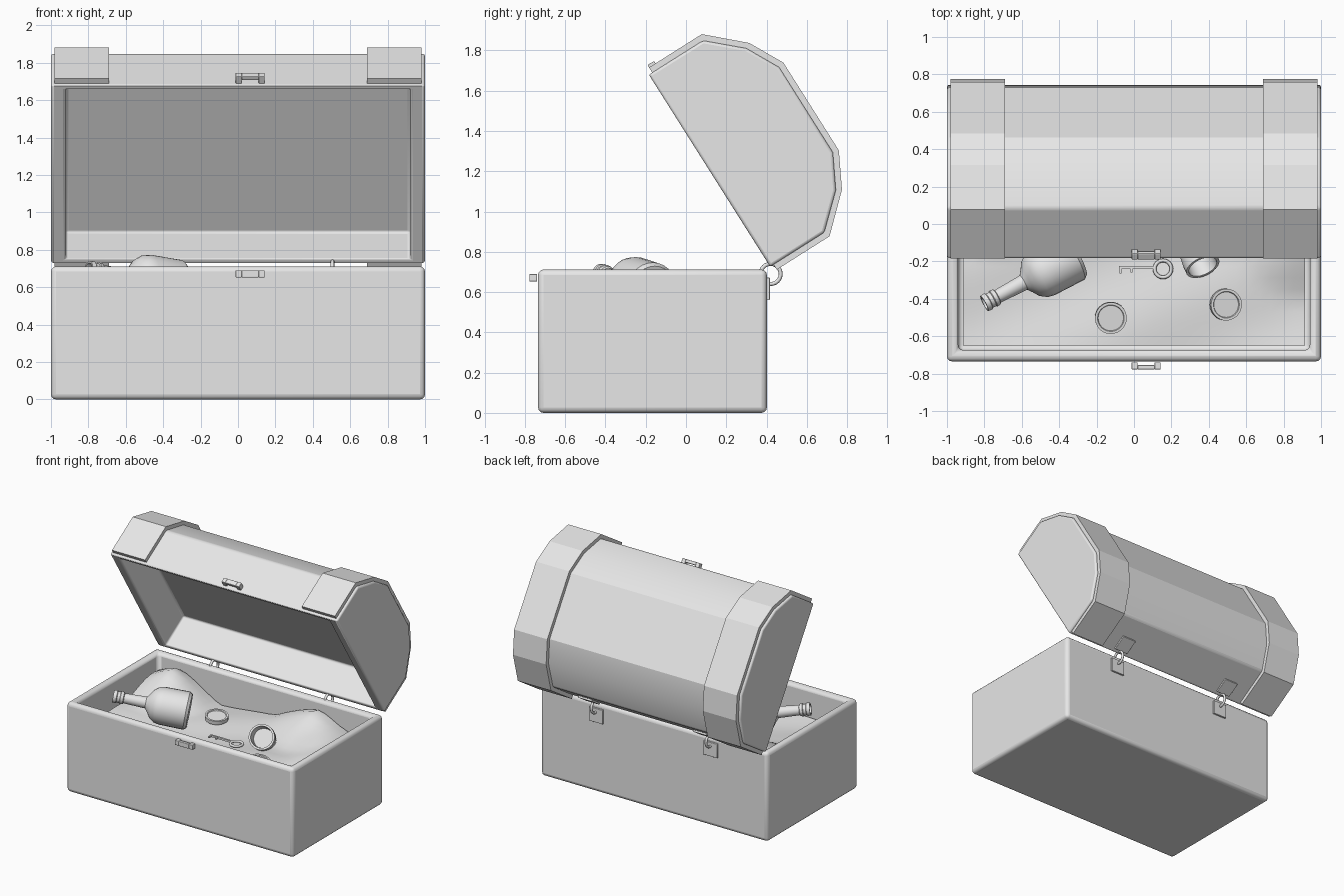
import bpy, bmesh, math
from mathutils import Vector, Matrix

if "Cube" in bpy.data.objects:
    bpy.data.objects.remove(bpy.data.objects["Cube"])

grey = bpy.data.materials.new("plain_grey")
grey.diffuse_color = (0.8, 0.8, 0.8, 1)
grey.use_nodes = True
grey.node_tree.nodes["Principled BSDF"].inputs["Base Color"].default_value = grey.diffuse_color


def finish(bm, name, bevel=0, angle=35):
    """Turn a bmesh into a shaded object, with optional rounded edges."""
    bmesh.ops.recalc_face_normals(bm, faces=bm.faces)
    me = bpy.data.meshes.new(name)
    bm.to_mesh(me)
    bm.free()
    me.materials.append(grey)
    ob = bpy.data.objects.new(name, me)
    bpy.context.collection.objects.link(ob)
    if bevel:
        m = ob.modifiers.new("round", "BEVEL")
        m.width, m.segments, m.limit_method = bevel, 3, "ANGLE"
        m.angle_limit = math.radians(40)
    bpy.ops.object.select_all(action="DESELECT")
    ob.select_set(True)
    bpy.context.view_layer.objects.active = ob
    bpy.ops.object.shade_smooth_by_angle(angle=math.radians(angle))
    return ob


def prism(bm, pts, x0, x1, to_world):
    """Extrude a closed 2D profile along x."""
    a = [bm.verts.new(to_world(x0, *p)) for p in pts]
    b = [bm.verts.new(to_world(x1, *p)) for p in pts]
    n = len(pts)
    for i in range(n):
        bm.faces.new((a[i], a[(i + 1) % n], b[(i + 1) % n], b[i]))
    return bm.faces.new(a), bm.faces.new(b)


def rect(a0, a1, b0, b1):
    return [(a0, b0), (a1, b0), (a1, b1), (a0, b1)]


def upright(x, y, z):
    return Vector((x, y, z))


# Tilted lid frame: u runs from hinge to front rim, v points to the crown
HINGE = Vector((0, 0.418, 0.726))
U = Vector((0, -0.534, 0.845))
V = Vector((0, 0.845, 0.534))


def lid_space(x, u, v):
    return HINGE + Vector((x, 0, 0)) + U * u + V * v


def blocks(name, parts, to_world, bevel=0):
    bm = bmesh.new()
    for x0, x1, a0, a1, b0, b1 in parts:
        prism(bm, rect(a0, a1, b0, b1), x0, x1, to_world)
    return finish(bm, name, bevel)


def lathe(name, prof, pos, axis, n=28):
    """Spin (radius, distance) points around an axis."""
    bm = bmesh.new()
    m = Matrix.Translation(pos) @ Vector(axis).to_track_quat("Z", "Y").to_matrix().to_4x4()
    rings = []
    for r, h in prof:
        rings.append([bm.verts.new(m @ Vector((r * math.cos(t), r * math.sin(t), h)))
                      for t in (2 * math.pi * k / n for k in range(n))])
    for a, b in zip(rings, rings[1:]):
        for i in range(n):
            bm.faces.new((a[i], a[(i + 1) % n], b[(i + 1) % n], b[i]))
    bm.faces.new(rings[0])
    bm.faces.new(rings[-1])
    return finish(bm, name)


def ring(name, pos, axis, major, minor):
    q = Vector(axis).to_track_quat("Z", "Y")
    bpy.ops.mesh.primitive_torus_add(location=pos, rotation=q.to_euler(), major_radius=major,
                                     minor_radius=minor, major_segments=24, minor_segments=8)
    ob = bpy.context.object
    ob.name = name
    ob.data.materials.append(grey)
    bpy.ops.object.shade_smooth()


# Open box
bm = bmesh.new()
prism(bm, rect(-0.735, 0.402, 0, 0.712), -1, 1, upright)
bm.normal_update()
bmesh.ops.recalc_face_normals(bm, faces=bm.faces)
top = max(bm.faces, key=lambda f: f.calc_center_median().z)
bmesh.ops.inset_individual(bm, faces=[top], thickness=0.085)
floor = bmesh.ops.extrude_discrete_faces(bm, faces=[top])["faces"][0]
for v in floor.verts:
    v.co.z = 0.15
finish(bm, "box", 0.028)

# Lid with a faceted crown and a rectangular hollow
crown = [(0, 0), (0, 0.318), (0.147, 0.479), (0.314, 0.567),
         (0.814, 0.567), (0.981, 0.479), (1.128, 0.318), (1.128, 0)]
bm = bmesh.new()
prism(bm, crown, -1, 1, lid_space)
bmesh.ops.recalc_face_normals(bm, faces=bm.faces)
mouth = min(bm.faces, key=lambda f: (f.calc_center_median() - HINGE).dot(V))
bmesh.ops.inset_individual(bm, faces=[mouth], thickness=0.038)
for v in mouth.verts:
    v.co.x = math.copysign(0.92, v.co.x)
roof = bmesh.ops.extrude_discrete_faces(bm, faces=[mouth])["faces"][0]
for v in roof.verts:
    v.co += V * 0.27
finish(bm, "lid", 0.018, 20)

# Raised bands at both ends of the lid
t = 0.03
outer = [(-t, 0.02), (-t, 0.33), (0.133, 0.506), (0.306, 0.567 + t),
         (0.822, 0.567 + t), (0.995, 0.506), (1.128 + t, 0.33), (1.128 + t, 0.02)]
inner = [(0.01, 0.02)] + [(0.564 + (u - 0.564) * 0.98, v * 0.98) for u, v in crown[1:-1]] + [(1.118, 0.02)]
for s, side in ((-1, "left"), (1, "right")):
    bm = bmesh.new()
    loops = [[bm.verts.new(lid_space(s * x, *p)) for p in prof]
             for x, prof in ((0.69, outer), (0.982, outer), (0.982, inner), (0.69, inner))]
    for a, b in zip(loops, loops[1:] + loops[:1]):
        for i in range(len(a) - 1):
            bm.faces.new((a[i], a[i + 1], b[i + 1], b[i]))
    bm.faces.new([l[0] for l in loops])
    bm.faces.new([l[-1] for l in loops])
    finish(bm, side + "_lid_band", 0, 15)

# Clasp loops on box and lid
CX = 0.065
for name, space, a, b in (("box_clasp", upright, (-0.74, -0.755, -0.778), (0.652, 0.69)),
                          ("lid_clasp", lid_space, (1.12, 1.148, 1.172), (0.02, 0.058))):
    base, mid, tip = a
    blocks(name, [(CX - 0.078, CX - 0.045, base, tip, *b), (CX + 0.045, CX + 0.078, base, tip, *b),
                  (CX - 0.046, CX + 0.046, mid, tip, *b)], space, 0.004)

# Hinges: plates joined by a ring
for s, side in ((-1, "left"), (1, "right")):
    x = s * 0.505
    blocks(side + "_hinge_box_plate", [(x - 0.06, x + 0.06, 0.395, 0.416, 0.56, 0.672)], upright, 0.003)
    blocks(side + "_hinge_lid_plate", [(x - 0.06, x + 0.06, -0.014, 0.01, 0.03, 0.15)], lid_space, 0.003)
    ring(side + "_hinge_ring", (x, 0.42, 0.69), (1, 0, 0), 0.05, 0.01)

# Rumpled filling inside the box


def height(x, y):
    h = 0.48 + 0.015 * math.sin(5 * x + 2 * y) + 0.012 * math.sin(9 * y - 4 * x)
    for px, py, r, k in ((-0.73, 0.22, 0.36, 0.23), (0.5, 0.26, 0.4, 0.18), (0.92, 0.0, 0.4, 0.12)):
        h += k * max(0, 1 - math.hypot(x - px, y - py) / r)
    return h


bm = bmesh.new()
bmesh.ops.create_grid(bm, x_segments=30, y_segments=16, size=0.5)
for v in bm.verts:
    x, y = v.co.x * 1.83, v.co.y * 0.967 - 0.167
    v.co = Vector((x, y, height(x, y)))
finish(bm, "filling", 0, 40)

# Bottle lying half buried
lathe("bottle", [(0.03, 0.03), (0.036, 0), (0.046, 0.0), (0.048, 0.025), (0.042, 0.03), (0.042, 0.05),
                 (0.048, 0.054), (0.045, 0.075), (0.037, 0.08), (0.043, 0.24), (0.07, 0.262), (0.105, 0.285),
                 (0.13, 0.32), (0.138, 0.36), (0.14, 0.54), (0.125, 0.56)],
      (-0.80, -0.425, 0.695), (0.87, 0.465, -0.16))


# Coins with raised rims, one leaning on the slope
def coin(name, pos, axis, r=0.085, h=0.03):
    lathe(name, [(r * 0.8, 0.007), (r * 0.84, 0), (r, 0), (r, h), (r * 0.84, h), (r * 0.8, h - 0.007)],
          pos, axis)


coin("coin_front", (-0.125, -0.5, 0.49), (0.05, -0.12, 1))
coin("coin_right", (0.487, -0.43, 0.5), (0.25, -0.05, 1))
coin("coin_back", (-0.21, 0.03, 0.5), (0.1, -0.1, 1))
lathe("leaning_cup", [(0.06, -0.14), (0.085, -0.1), (0.095, 0.0), (0.095, 0.05), (0.08, 0.05), (0.075, -0.06)],
      (0.35, -0.19, 0.58), (0.35, -0.75, 0.5))

# Key: bow ring, shaft and teeth
ring("key_bow", (0.155, -0.24, 0.5), (0, 0, 1), 0.045, 0.01)
blocks("key_shaft", [(-0.08, 0.11, -0.24, -0.225, 0.493, 0.508), (-0.078, -0.066, -0.265, -0.23, 0.495, 0.506),
                     (-0.02, -0.008, -0.26, -0.23, 0.495, 0.506)], upright)
